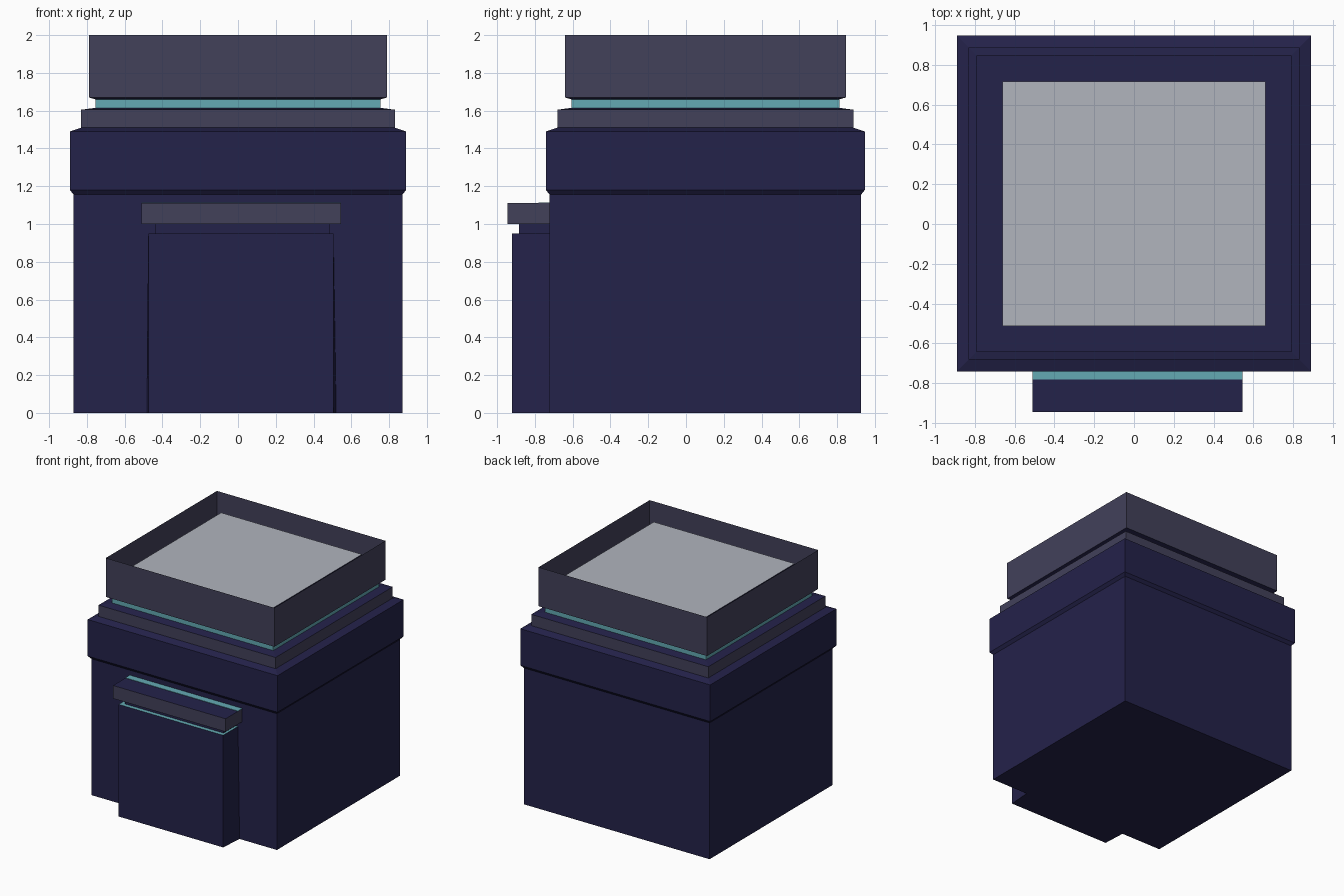
import bpy
import bmesh

cube = bpy.data.objects.get("Cube")
if cube:
    bpy.data.objects.remove(cube, do_unlink=True)


def material(name, rgb):
    m = bpy.data.materials.new(name)
    m.use_nodes = True
    m.diffuse_color = (*rgb, 1)
    m.node_tree.nodes["Principled BSDF"].inputs["Base Color"].default_value = (*rgb, 1)
    return m


navy = material("navy wall", (0.0176, 0.0160, 0.0685))
slate = material("slate trim", (0.0545, 0.0529, 0.102))
teal = material("teal accent", (0.127, 0.402, 0.456))
pale = material("pale roof", (0.440, 0.462, 0.515))


def loft(name, rings, side, flat=None, top=True, bottom=True):
    """Stack rectangles (x0, x1, y0, y1, z); level faces may take a second colour."""
    bm = bmesh.new()
    loops = []
    for x0, x1, y0, y1, z in rings:
        corners = ((x0, y0), (x1, y0), (x1, y1), (x0, y1))
        loops.append([bm.verts.new((x, y, z)) for x, y in corners])
    for a, b in zip(loops, loops[1:]):
        for i in range(4):
            j = (i + 1) % 4
            bm.faces.new((a[i], a[j], b[j], b[i]))
    if bottom:
        bm.faces.new(loops[0][::-1])
    if top:
        bm.faces.new(loops[-1])
    bm.normal_update()
    for f in bm.faces:
        f.material_index = 1 if flat and abs(f.normal.z) > 0.3 else 0
    mesh = bpy.data.meshes.new(name)
    bm.to_mesh(mesh)
    bm.free()
    mesh.materials.append(side)
    if flat:
        mesh.materials.append(flat)
    obj = bpy.data.objects.new(name, mesh)
    bpy.context.collection.objects.link(obj)
    return obj


def tier(half, z):
    """Rectangle of the tower at one height, given its half width."""
    deep = half - 0.046
    return (-half, half, 0.1025 - deep, 0.1025 + deep, z)


# Tower tiers from the ground up
loft("main_block", [tier(0.87, 0), tier(0.87, 1.155)], navy, top=False)
loft("cornice", [tier(0.87, 1.155), tier(0.89, 1.18), tier(0.89, 1.49), tier(0.83, 1.51)],
     navy, top=False, bottom=False)
loft("upper_step", [tier(0.83, 1.51), tier(0.83, 1.605), tier(0.755, 1.615)],
     slate, navy, top=False, bottom=False)
loft("light_band", [tier(0.755, 1.615), tier(0.755, 1.66)], teal, top=False, bottom=False)

# Thin parapet with its gutter floor and the raised roof slab
loft("parapet", [tier(0.755, 1.66), tier(0.79, 1.67), tier(0.79, 2.0)],
     slate, navy, top=False, bottom=False)
loft("gutter_floor", [tier(0.755, 1.66), tier(0.788, 1.672)], navy, bottom=False)
loft("roof_slab", [tier(0.66, 1.672), tier(0.66, 1.9)], navy, pale, bottom=False)

# Porch, flared slightly where its foot meets the wall
wall = -0.72
porch = loft("porch", [(-0.475, 0.505, -0.92, wall, 0), (-0.475, 0.505, -0.92, wall, 0.95)],
             navy, teal)
for v in porch.data.vertices:
    if v.co.z < 0.1 and v.co.y > -0.8:
        v.co.x += 0.015 if v.co.x > 0 else -0.01
for p in porch.data.polygons:
    if p.normal.z < -0.5:
        p.material_index = 0

# Canopy on a recessed neck, with an accent strip along the wall
loft("canopy_neck", [(-0.44, 0.485, -0.885, wall, 0.95), (-0.44, 0.485, -0.885, wall, 1.0)],
     navy, top=False, bottom=False)
loft("canopy", [(-0.51, 0.545, -0.945, wall, 1.0), (-0.51, 0.545, -0.945, wall, 1.11)],
     slate, navy)
loft("canopy_strip", [(-0.51, 0.545, -0.78, wall, 1.11), (-0.51, 0.545, -0.78, wall, 1.113)],
     teal, bottom=False)
